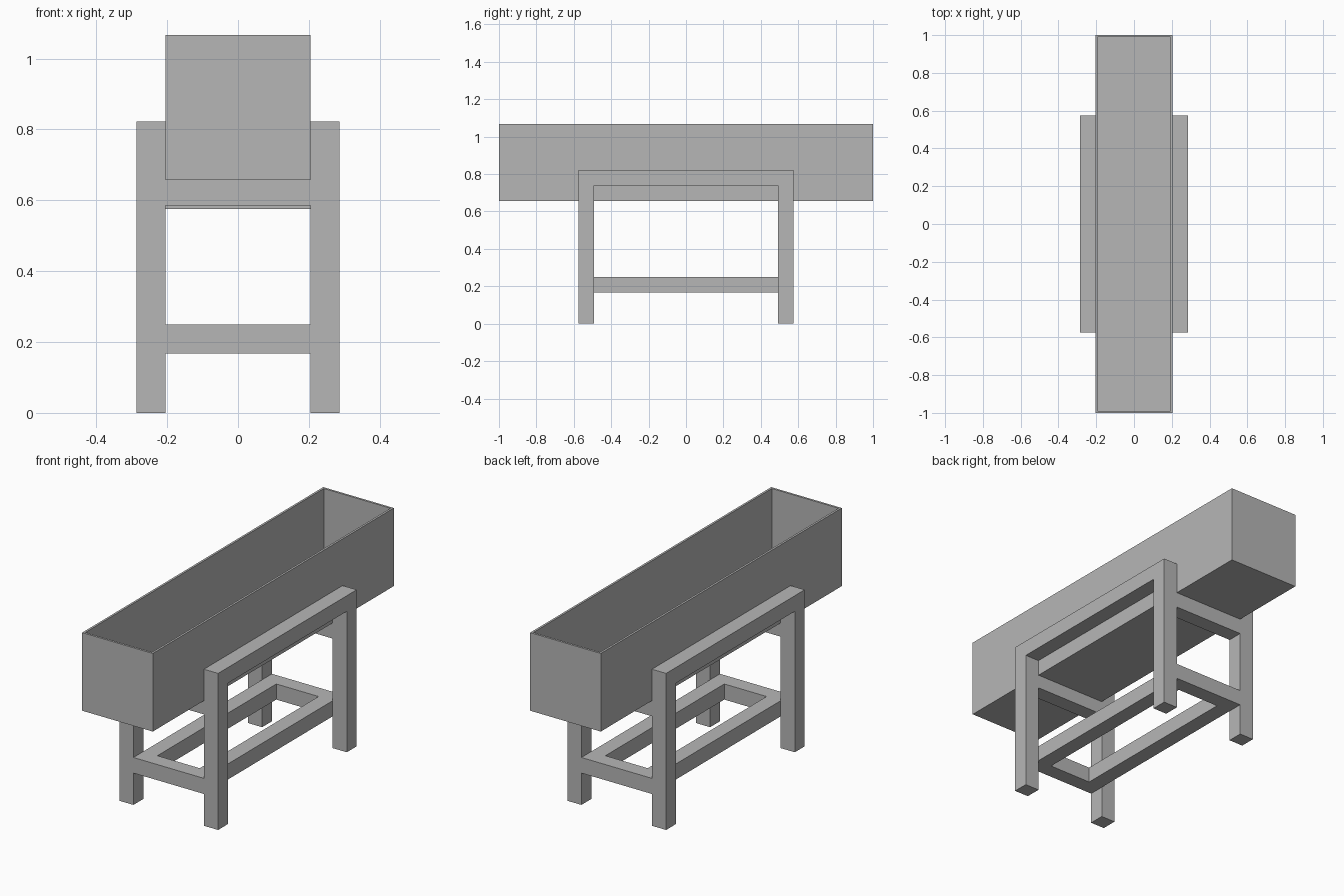
import bpy, bmesh
from mathutils import Vector

default = bpy.data.objects.get("Cube")
if default:
    bpy.data.objects.remove(default, do_unlink=True)

grey = bpy.data.materials.new("plain grey")
grey.use_nodes = True
GREY = (0.47, 0.47, 0.47, 1)
grey.diffuse_color = GREY
grey.node_tree.nodes["Principled BSDF"].inputs["Base Color"].default_value = GREY

BAR = 0.082          # square timber width
HALF = 0.205         # half width of the trough
OUT = HALF + BAR     # outer face of the legs
END = 0.575          # end face of the legs
TROUGH_BOTTOM, TROUGH_TOP, WALL = 0.657, 1.067, 0.016


def finish(bm, name):
    bmesh.ops.recalc_face_normals(bm, faces=bm.faces)
    mesh = bpy.data.meshes.new(name)
    bm.to_mesh(mesh)
    bm.free()
    mesh.materials.append(grey)
    obj = bpy.data.objects.new(name, mesh)
    bpy.context.collection.objects.link(obj)
    return obj


def box_mesh(low, high):
    bm = bmesh.new()
    bmesh.ops.create_cube(bm, size=1)
    low, high = Vector(low), Vector(high)
    for v in bm.verts:
        v.co = (low + high) / 2 + v.co * (high - low)
    return bm


# Open trough: hollowed from the top
bm = box_mesh((-HALF, -1, TROUGH_BOTTOM), (HALF, 1, TROUGH_TOP))
top = max(bm.faces, key=lambda f: f.calc_center_median().z)
bmesh.ops.inset_region(bm, faces=[top], thickness=WALL)
cavity = bmesh.ops.extrude_face_region(bm, geom=[top])["geom"]
if top.is_valid:
    bmesh.ops.delete(bm, geom=[top], context="FACES_ONLY")
for v in cavity:
    if isinstance(v, bmesh.types.BMVert):
        v.co.z = TROUGH_BOTTOM + WALL
finish(bm, "trough")

# Side frames: two legs and a top rail in one piece
TOP = 0.822
inner = END - BAR
arch = [(-END, 0), (-END, TOP), (END, TOP), (END, 0),
        (inner, 0), (inner, TOP - BAR), (-inner, TOP - BAR), (-inner, 0)]
for side, x in (("right", -OUT), ("left", HALF)):
    bm = bmesh.new()
    face = bm.faces.new([bm.verts.new((x, y, z)) for y, z in arch])
    moved = bmesh.ops.extrude_face_region(bm, geom=[face])["geom"]
    bmesh.ops.translate(bm, vec=(BAR, 0, 0),
                        verts=[v for v in moved if isinstance(v, bmesh.types.BMVert)])
    finish(bm, side + "_leg_frame")

# Cross bars under the trough and near the floor
LOW = 0.167
for end, y, support in (("front", -END, 0.585), ("back", inner, 0.575)):
    for part, z, height in (("support_bar", support, TROUGH_BOTTOM - support),
                            ("lower_cross_bar", LOW, BAR)):
        finish(box_mesh((-HALF, y, z), (HALF, y + BAR, z + height)), end + "_" + part)

# Long stretchers between the lower cross bars
for side, x in (("right", -HALF), ("left", HALF - BAR)):
    finish(box_mesh((x, -inner, LOW), (x + BAR, inner, LOW + BAR)), side + "_stretcher")
